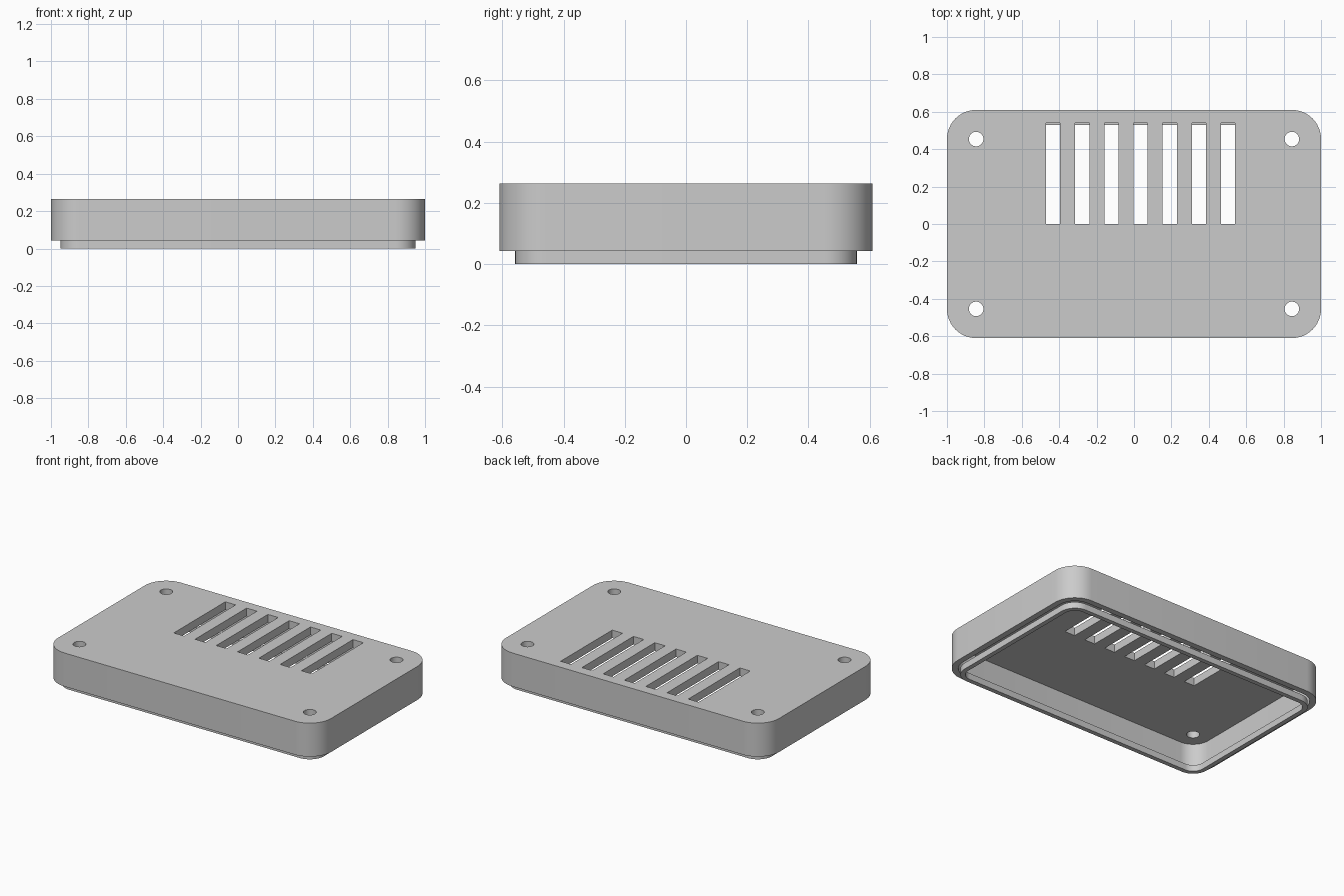
import bpy, bmesh, math

if "Cube" in bpy.data.objects:
    bpy.data.objects.remove(bpy.data.objects["Cube"], do_unlink=True)

W, D, H = 2.0, 1.22, 0.264      # overall size
LIP_H = 0.042                   # height of the locating lip
PLATE = 0.053                   # thickness of the top plate
WALL = 0.039                    # thickness of the side walls
R = 0.156                       # outer corner radius

grey = bpy.data.materials.new("light grey plastic")
grey.use_nodes = True
grey.diffuse_color = (0.6, 0.6, 0.6, 1)
grey.node_tree.nodes["Principled BSDF"].inputs["Base Color"].default_value = (0.6, 0.6, 0.6, 1)


def rounded_outline(inset, steps=12):
    """Rounded rectangle, concentric with the outer edge."""
    r = R - inset
    points = []
    for k, (sx, sy) in enumerate([(1, 1), (-1, 1), (-1, -1), (1, -1)]):
        for i in range(steps + 1):
            a = math.pi / 2 * (k + i / steps)
            points.append((sx * (W / 2 - R) + r * math.cos(a),
                           sy * (D / 2 - R) + r * math.sin(a)))
    return points


def circle_outline(cx, cy, r, steps=32):
    return [(cx + r * math.cos(math.tau * i / steps),
             cy + r * math.sin(math.tau * i / steps)) for i in range(steps)]


def prisms(name, outlines, z0, z1):
    """One object holding an upright prism for each outline."""
    bm = bmesh.new()
    for outline in outlines:
        low = [bm.verts.new((x, y, z0)) for x, y in outline]
        high = [bm.verts.new((x, y, z1)) for x, y in outline]
        bm.faces.new(low[::-1])
        bm.faces.new(high)
        n = len(outline)
        for i in range(n):
            j = (i + 1) % n
            bm.faces.new((low[i], low[j], high[j], high[i]))
    mesh = bpy.data.meshes.new(name)
    bm.to_mesh(mesh)
    bm.free()
    mesh.materials.append(grey)
    obj = bpy.data.objects.new(name, mesh)
    bpy.context.collection.objects.link(obj)
    return obj


def select_only(obj):
    bpy.ops.object.select_all(action='DESELECT')
    obj.select_set(True)
    bpy.context.view_layer.objects.active = obj


def cut(obj, cutter):
    cutter.hide_render = True
    mod = obj.modifiers.new("cut", 'BOOLEAN')
    mod.operation = 'DIFFERENCE'
    mod.solver = 'EXACT'
    mod.object = cutter
    select_only(obj)
    bpy.ops.object.modifier_apply(modifier=mod.name)
    bpy.data.objects.remove(cutter, do_unlink=True)


# Cover: a rounded shell open at the bottom
cover = prisms("cover", [rounded_outline(0)], LIP_H, H)
cut(cover, prisms("cavity_cutter", [rounded_outline(WALL)], -0.1, H - PLATE))

# Row of ventilation slots
slots = []
for i in range(7):
    x = -0.433 + 0.156 * i
    slots.append([(x - 0.038, 0), (x + 0.038, 0), (x + 0.038, 0.54), (x - 0.038, 0.54)])
cut(cover, prisms("slot_cutter", slots, 0.15, 0.4))

# Screw holes in the four corners
holes = [circle_outline(sx * (W / 2 - R), sy * (D / 2 - R), 0.039)
         for sx in (-1, 1) for sy in (-1, 1)]
cut(cover, prisms("hole_cutter", holes, 0.15, 0.4))

# Locating lip: thin ring under the cover
lip = prisms("locating_lip", [rounded_outline(0.052)], 0, LIP_H)
cut(lip, prisms("lip_cutter", [rounded_outline(0.082)], -0.1, 0.2))

for part in (cover, lip):
    select_only(part)
    bpy.ops.object.shade_smooth_by_angle(angle=math.radians(30))
